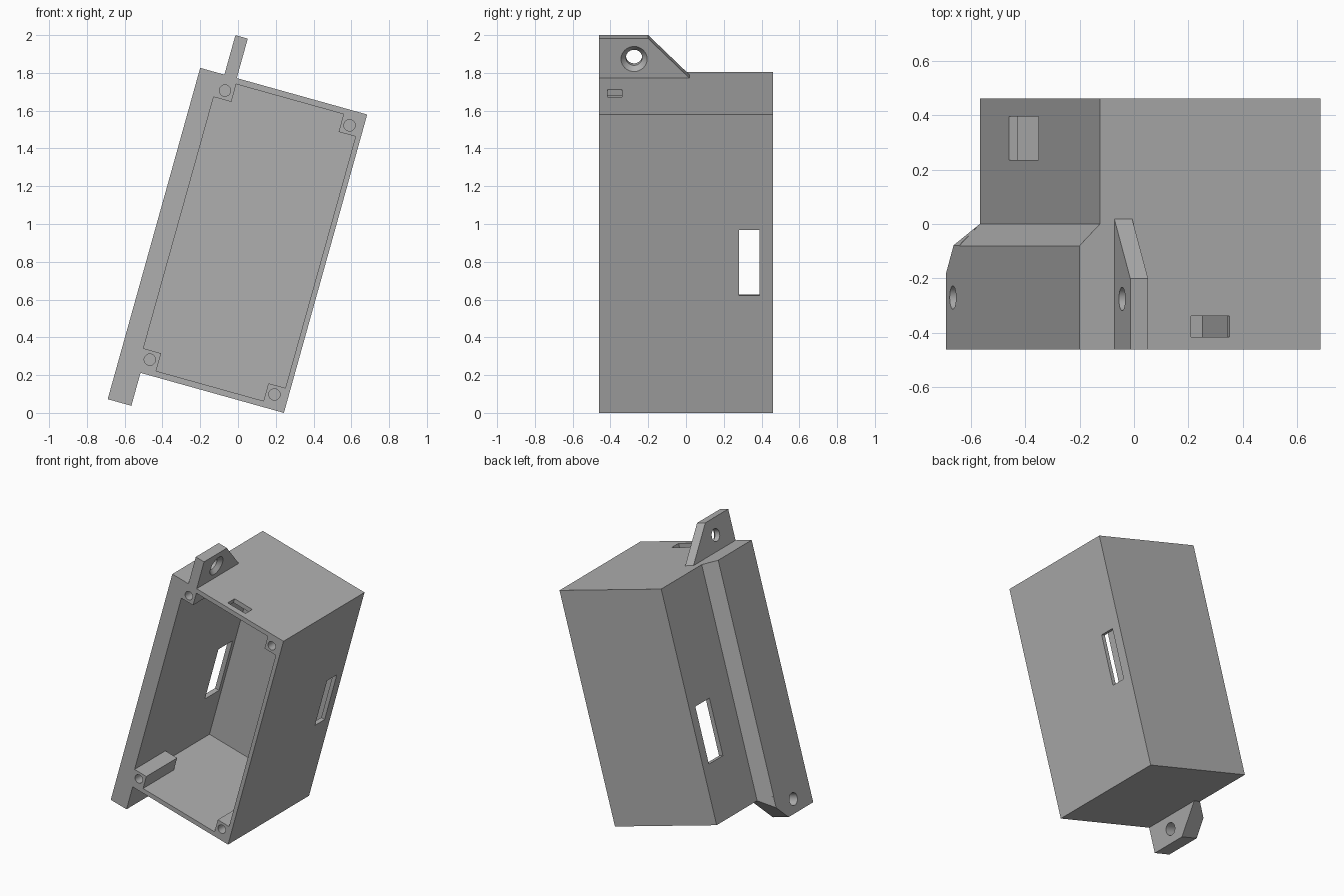
import bpy, bmesh, math
from mathutils import Matrix

cube = bpy.data.objects.get("Cube")
if cube:
    bpy.data.objects.remove(cube, do_unlink=True)

grey = bpy.data.materials.new("plain grey")
grey.use_nodes = True
GREY = (0.43, 0.43, 0.43, 1)
grey.diffuse_color = GREY
grey.node_tree.nodes["Principled BSDF"].inputs["Base Color"].default_value = GREY

# Case frame: origin on the lower right edge, leaning sideways
LEAN = Matrix.Translation((0.243, 0, 0)) @ Matrix.Rotation(math.radians(15.6), 4, 'Y')
H, FRONT, BACK = 1.64, -0.46, 0.46
WIDE, NARROW, WALL = -0.918, -0.84, 0.032


def finish(name, bm):
    bmesh.ops.recalc_face_normals(bm, faces=bm.faces)
    mesh = bpy.data.meshes.new(name)
    bm.to_mesh(mesh)
    bm.free()
    mesh.materials.append(grey)
    ob = bpy.data.objects.new(name, mesh)
    ob.matrix_world = LEAN
    bpy.context.collection.objects.link(ob)
    return ob


def prism(name, pts, lo, hi, along='z', slice_plane=None):
    """Extrude a profile: (x, y) along z, or (y, z) along x."""
    bm = bmesh.new()
    place = (lambda p: (*p, lo)) if along == 'z' else (lambda p: (lo, *p))
    face = bm.faces.new([bm.verts.new(place(p)) for p in pts])
    new = bmesh.ops.extrude_face_region(bm, geom=[face])["geom"]
    move = (0, 0, hi - lo) if along == 'z' else (hi - lo, 0, 0)
    bmesh.ops.translate(bm, vec=move, verts=[g for g in new if isinstance(g, bmesh.types.BMVert)])
    if slice_plane:
        co, no = slice_plane
        cut = bmesh.ops.bisect_plane(bm, geom=bm.verts[:] + bm.edges[:] + bm.faces[:],
                                     plane_co=co, plane_no=no, clear_outer=True)
        edges = [g for g in cut["geom_cut"] if isinstance(g, bmesh.types.BMEdge)]
        bmesh.ops.contextual_create(bm, geom=edges)
    return finish(name, bm)


def box(name, x, y, z):
    return prism(name, [(x[0], y[0]), (x[1], y[0]), (x[1], y[1]), (x[0], y[1])], *z)


def rod(name, centre, r1, r2, depth, axis):
    turn = Matrix.Rotation(math.pi / 2, 4, 'Y' if axis == 'x' else 'X')
    bm = bmesh.new()
    bmesh.ops.create_cone(bm, cap_ends=True, segments=32, radius1=r1, radius2=r2,
                          depth=depth, matrix=Matrix.Translation(centre) @ turn)
    return finish(name, bm)


def carve(ob, cutters):
    for c in cutters:
        c.hide_render = True
        mod = ob.modifiers.new("cut", 'BOOLEAN')
        mod.operation, mod.solver, mod.object = 'DIFFERENCE', 'EXACT', c
    bpy.context.view_layer.update()
    mesh = bpy.data.meshes.new_from_object(ob.evaluated_get(bpy.context.evaluated_depsgraph_get()))
    ob.modifiers.clear()
    ob.data = mesh
    mesh.materials.clear()
    mesh.materials.append(grey)
    for c in cutters:
        bpy.data.objects.remove(c, do_unlink=True)


def smooth(ob):
    bpy.ops.object.select_all(action='DESELECT')
    ob.select_set(True)
    bpy.context.view_layer.objects.active = ob
    bpy.ops.object.shade_smooth_by_angle()


# Hollow case with a thicker front left side, two side windows and a top slot
case = prism("case", [(WIDE, FRONT), (0, FRONT), (0, BACK), (NARROW, BACK),
                      (NARROW, 0), (WIDE, -0.08)], 0, H)
IN_L, IN_R, IN_B, IN_T = NARROW + WALL, -0.028, WALL, H - WALL
carve(case, [
    box("cavity", (IN_L, IN_R), (-0.6, BACK - WALL), (IN_B, IN_T)),
    box("left_window", (-0.95, -0.75), (0.235, 0.395), (0.4, 0.8)),
    box("right_window", (-0.1, 0.1), (0.28, 0.39), (0.644, 1.005)),
    box("top_slot", (-0.493, -0.347), (-0.415, -0.338), (1.55, 1.7)),
])

# Corner screw posts
POST, LENGTH = 0.097, 0.35
for side, x0, x1 in (("left", IN_L, IN_L + POST), ("right", IN_R - POST + 0.004, IN_R)):
    for level, z0, z1 in (("lower", IN_B, IN_B + POST), ("upper", IN_T - POST, IN_T)):
        post = box(f"{level}_{side}_post", (x0, x1), (FRONT, FRONT + LENGTH), (z0, z1))
        hole = rod("screw_hole", ((x0 + x1) / 2, FRONT, (z0 + z1) / 2), 0.03, 0.03, 0.4, 'y')
        carve(post, [hole])
        smooth(post)

# Lower mounting ear, continuing the thick side and its chamfer
lower_ear = prism("lower_ear", [(FRONT, 0), (FRONT, -0.181), (-0.181, -0.181), (0, 0)],
                  WIDE, -0.788, 'x', ((NARROW, 0, 0), (-1, 1, 0)))
carve(lower_ear, [rod("ear_hole", (-0.85, -0.27, -0.088), 0.043, 0.043, 0.4, 'x')])
smooth(lower_ear)

# Upper mounting ear with a countersunk hole
EAR_L, EAR_R = -0.785, -0.717
upper_ear = prism("upper_ear", [(FRONT, H), (0.018, H), (-0.2, 1.857), (FRONT, 1.857)],
                  EAR_L, EAR_R, 'x')
carve(upper_ear, [
    rod("ear_hole", (-0.75, -0.275, 1.745), 0.043, 0.043, 0.4, 'x'),
    rod("countersink", (EAR_R - 0.014, -0.275, 1.745), 0.042, 0.07, 0.03, 'x'),
])
smooth(upper_ear)
